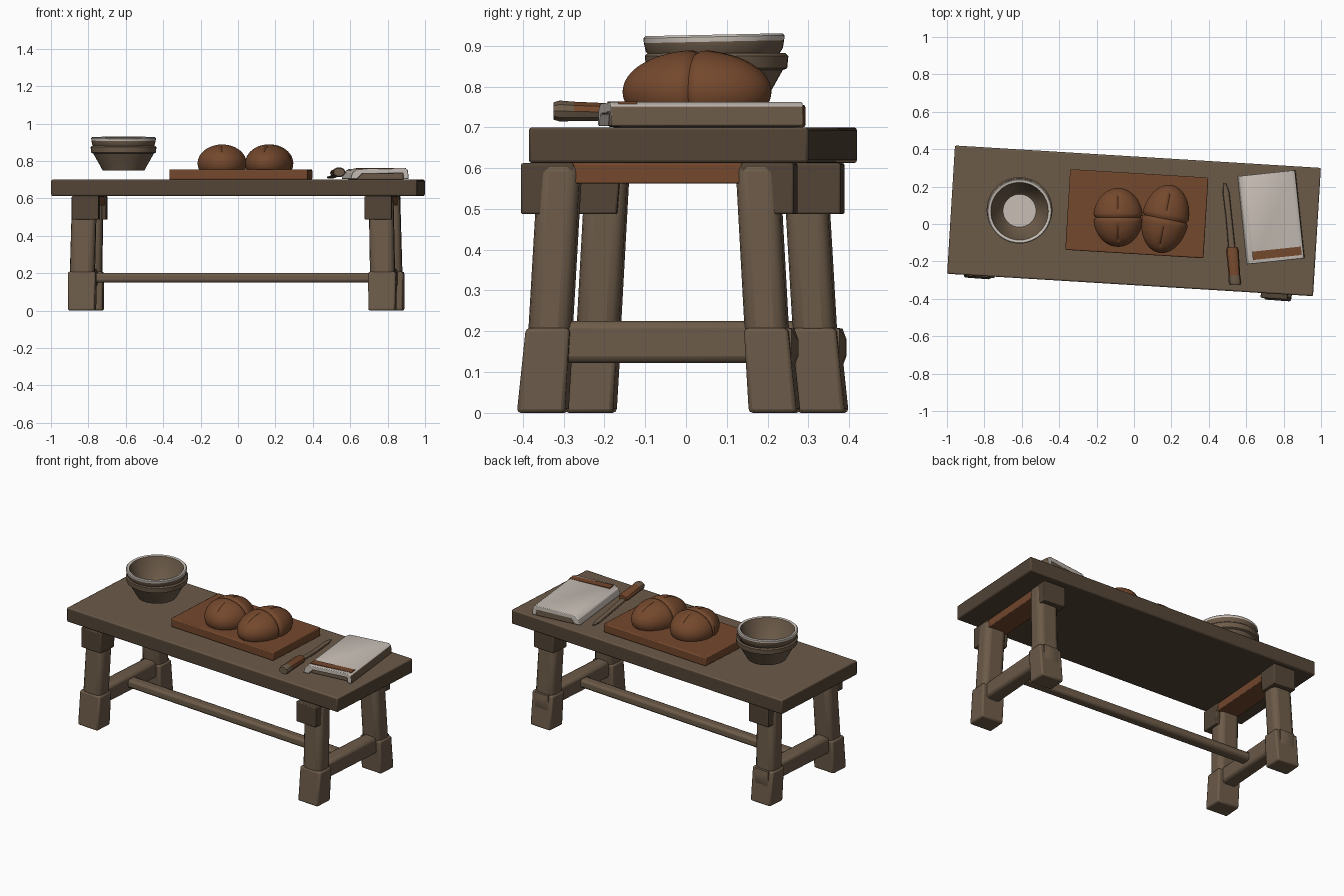
import bpy, bmesh, math
from mathutils import Matrix, Vector

if "Cube" in bpy.data.objects:
    bpy.data.objects.remove(bpy.data.objects["Cube"])


def material(name, rgb):
    m = bpy.data.materials.new(name)
    m.use_nodes = True
    m.diffuse_color = (*rgb, 1)
    bsdf = m.node_tree.nodes["Principled BSDF"]
    bsdf.inputs["Base Color"].default_value = (*rgb, 1)
    bsdf.inputs["Roughness"].default_value = 0.9
    return m


WOOD = material("weathered wood", (0.150, 0.104, 0.066))
DARK = material("dark wood", (0.085, 0.058, 0.037))
CRUST = material("baked brown", (0.175, 0.065, 0.026))
LINEN = material("pale linen", (0.58, 0.52, 0.47))


def frame(x, y, degrees, z=0):
    return Matrix.Translation((x, y, z)) @ Matrix.Rotation(math.radians(degrees), 4, "Z")


TOP = frame(0, 0.017, -3.5)
BASE = frame(-0.01, -0.008, -4.2)


def finish(name, bm, mats, place, bevel=0.0, rule=None, segments=2):
    """Turn a bmesh into a placed, smooth shaded object."""
    bmesh.ops.recalc_face_normals(bm, faces=bm.faces)
    if rule:
        for f in bm.faces:
            f.material_index = rule(f)
    mesh = bpy.data.meshes.new(name)
    bm.to_mesh(mesh)
    bm.free()
    for m in mats:
        mesh.materials.append(m)
    ob = bpy.data.objects.new(name, mesh)
    bpy.context.collection.objects.link(ob)
    ob.matrix_world = place
    if bevel:
        mod = ob.modifiers.new("Bevel", "BEVEL")
        mod.width, mod.segments = bevel, segments
    bpy.ops.object.select_all(action="DESELECT")
    ob.select_set(True)
    bpy.context.view_layer.objects.active = ob
    bpy.ops.object.shade_smooth_by_angle(angle=math.radians(35))
    return ob


def loft(rings):
    """Skin a list of closed rings and cap both ends."""
    bm = bmesh.new()
    rows = [[bm.verts.new(p) for p in ring] for ring in rings]
    n = len(rows[0])
    for a, b in zip(rows, rows[1:]):
        for i in range(n):
            bm.faces.new((a[i], a[(i + 1) % n], b[(i + 1) % n], b[i]))
    bm.faces.new(rows[0])
    bm.faces.new(rows[-1])
    return bm


def post(sections):
    """Box column; each section is z, centre x, centre y, width, depth."""
    signs = ((-1, -1), (1, -1), (1, 1), (-1, 1))
    return loft([[(cx + sx * w / 2, cy + sy * d / 2, z) for sx, sy in signs]
                 for z, cx, cy, w, d in sections])


def box(x, y, z0, z1, w, d):
    return post([(z0, x, y, w, d), (z1, x, y, w, d)])


def extrude_x(profile, x0, x1):
    return loft([[(x, y, z) for y, z in profile] for x in (x0, x1)])


# Table top, with darker edges and underside
finish("table_top", box(0, 0, 0.612, 0.70, 1.96, 0.687), [WOOD, DARK], TOP, 0.008,
       lambda f: 0 if f.normal.z > 0.5 else 1)

# Trestles: legs, feet, pegs, brackets and rails
for side, sx in (("left", 1), ("right", -1)):
    X = 0.805 * sx
    for end, sy in (("front", -1), ("back", 1)):
        tag = f"{end}_{side}"
        finish("leg_" + tag, post([(0.18, X, 0.267 * sy, 0.132, 0.104),
                                   (0.62, X - 0.01 * sx, 0.242 * sy, 0.13, 0.104)]),
               [WOOD], BASE, 0.03, segments=3)
        finish("foot_" + tag, post([(0, X, 0.285 * sy, 0.144, 0.118),
                                    (0.208, X, 0.268 * sy, 0.148, 0.108)]),
               [WOOD], BASE, 0.010)
        block = [(0.205 * sy, 0.612), (0.335 * sy, 0.612), (0.335 * sy, 0.487), (0.215 * sy, 0.487)]
        finish("bracket_" + tag, extrude_x(block, X - 0.02 * sx - 0.072, X - 0.02 * sx + 0.072),
               [DARK], BASE, 0.005)
    finish("cross_beam_" + side, box(X - 0.02 * sx, 0, 0.562, 0.612, 0.13, 0.44),
           [CRUST], BASE, 0.004)
    finish("side_rail_" + side, box(X, 0, 0.122, 0.225, 0.09, 0.50), [WOOD], BASE, 0.018)
    # Tenon end of the rail, a blunt pyramid
    peg = loft([[(X + a * w, y, 0.16 + b * w) for a, b in ((-1, -1), (1, -1), (1, 1), (-1, 1))]
                for y, w in ((0.29, 0.05), (0.33, 0.047), (0.342, 0.02))])
    finish("rail_peg_" + side, peg, [WOOD], BASE)

finish("long_stretcher", box(0, 0, 0.150, 0.202, 1.56, 0.065), [WOOD], BASE, 0.015)

# Bread board
finish("bread_board", box(0, 0, 0.70, 0.755, 0.74, 0.432), [CRUST],
       frame(0.015, 0.055, -3.5), 0.006)


# Round loaves with a centre crease and a slash on each half
def loaf(name, x, y, rx, ry, degrees):
    bm = bmesh.new()
    bmesh.ops.create_uvsphere(bm, u_segments=96, v_segments=48, radius=1)
    bmesh.ops.rotate(bm, verts=bm.verts, cent=(0, 0, 0), matrix=Matrix.Rotation(math.pi / 2, 3, "X"))
    for v in bm.verts:
        p = v.co.copy()
        crease = 0.09 * math.exp(-(p.y / 0.05) ** 2)
        slash = 0.0
        if p.z > 0 and 0.25 < abs(p.y) < 0.8:
            slash = 0.06 * math.exp(-(p.x / 0.045) ** 2)
        p *= 1 - crease - slash
        v.co = (p.x * rx, p.y * ry, max(p.z * 0.102 + 0.787, 0.752))
    finish(name, bm, [CRUST], frame(x, y, degrees))


loaf("loaf_right", -0.085, 0.035, 0.132, 0.157, 0)
loaf("loaf_left", 0.167, 0.027, 0.126, 0.184, -11)


# Nested bowls, turned from a wall profile
def bowl(name, profile, place, rule):
    n = 48
    rings = [[(r * math.cos(i * math.tau / n), r * math.sin(i * math.tau / n), z)
              for i in range(n)] for r, z in profile]
    finish(name, loft(rings), [WOOD, LINEN], place, rule=rule)


bowl("lower_bowl", [(0.112, 0), (0.12, 0.015), (0.162, 0.09), (0.173, 0.095), (0.176, 0.125),
                    (0.168, 0.132), (0.155, 0.125), (0.10, 0.03)],
     frame(-0.612, 0.075, 0, 0.75), lambda f: 0)
tilt = Matrix.Rotation(math.radians(1.2), 4, "X")
bowl("upper_bowl", [(0.105, 0.035), (0.16, 0.128), (0.168, 0.140), (0.172, 0.160), (0.173, 0.172),
                    (0.168, 0.177), (0.154, 0.174), (0.145, 0.15), (0.10, 0.06), (0.088, 0.05)],
     frame(-0.612, 0.072, 0, 0.75) @ tilt,
     lambda f: int(f.calc_center_median().z > 0.165
                   or (f.normal.z > 0.9 and f.calc_center_median().z < 0.1)))

# Folded cloth: a draped layer over a folded core
CLOTH = frame(0.742, 0.037, 6)
outer = [(-0.165, 0.703), (-0.155, 0.74), (-0.125, 0.758), (0.125, 0.762), (0.143, 0.752), (0.147, 0.703)]
inner = [(0.120, 0.703), (0.118, 0.735), (-0.105, 0.732), (-0.13, 0.703)]
drape = loft([[(x, y, z) for x, z in outer + inner] for y in (-0.237, 0.237)])
finish("cloth_drape", drape, [LINEN, WOOD], CLOTH, 0.004,
       lambda f: int(f.normal.x > 0.8))
finish("cloth_core", box(-0.005, 0.01, 0.701, 0.738, 0.255, 0.45), [WOOD], CLOTH, 0.004)
finish("cloth_stripe", box(0.002, -0.195, 0.757, 0.7635, 0.262, 0.045), [CRUST], CLOTH)


# Knife: flat blade and rounded handle
def along_y(stations, n=10):
    """Oval rod; each station is x, y, z, half width, half height."""
    return loft([[(x + a * math.cos(i * math.tau / n), y, z + b * math.sin(i * math.tau / n))
                  for i in range(n)] for x, y, z, a, b in stations])


finish("knife_blade", along_y([(0.525, -0.15, 0.727, 0.019, 0.010), (0.508, 0.03, 0.716, 0.017, 0.009),
                               (0.492, 0.17, 0.712, 0.018, 0.007), (0.486, 0.22, 0.71, 0.006, 0.004)]),
       [WOOD], Matrix.Identity(4))
finish("knife_handle", along_y([(0.525, -0.122, 0.736, 0.026, 0.018), (0.526, -0.14, 0.736, 0.034, 0.022),
                                (0.537, -0.275, 0.739, 0.031, 0.025), (0.540, -0.31, 0.740, 0.034, 0.027),
                                (0.541, -0.325, 0.740, 0.029, 0.022)]),
       [CRUST, WOOD], Matrix.Identity(4),
       rule=lambda f: int(f.calc_center_median().y < -0.28 or f.normal.z < -0.2))
